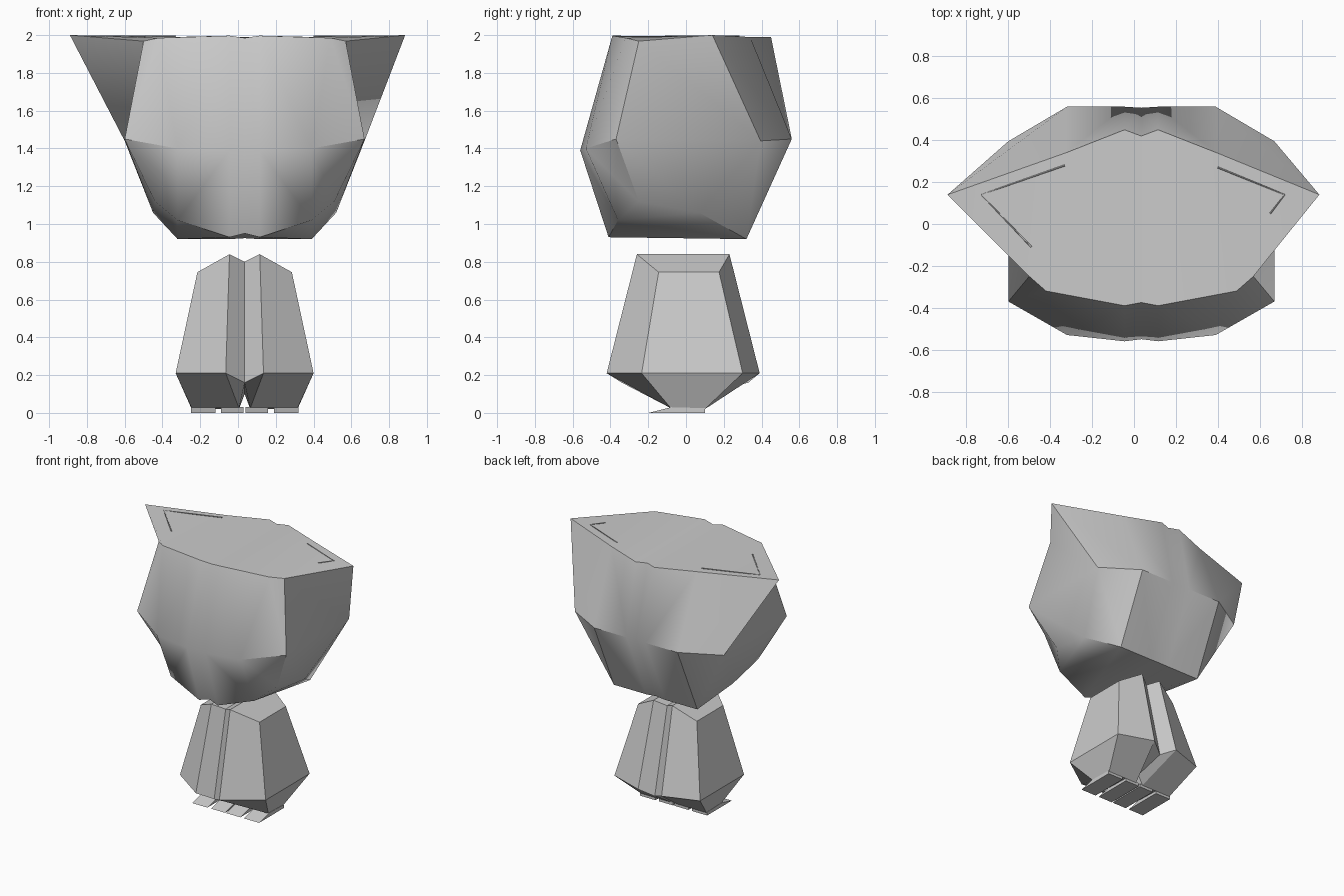
import bpy, bmesh, math

if "Cube" in bpy.data.objects:
    bpy.data.objects.remove(bpy.data.objects["Cube"])

CX = 0.035  # symmetry plane of the figure


def new_object(name, bm):
    bmesh.ops.remove_doubles(bm, verts=bm.verts, dist=1e-4)
    bmesh.ops.recalc_face_normals(bm, faces=bm.faces)
    me = bpy.data.meshes.new(name)
    bm.to_mesh(me)
    bm.free()
    ob = bpy.data.objects.new(name, me)
    bpy.context.collection.objects.link(ob)
    return ob


def mirrored_loft(rings):
    """Loft half rings (front centre -> back centre), cap both ends, mirror."""
    bm = bmesh.new()
    n = len(rings[0])
    for side in (1, -1):
        vs = [[bm.verts.new((CX + side * x, y, z)) for x, y, z in r] for r in rings]
        for a, b in zip(vs, vs[1:]):
            for i in range(n - 1):
                bm.faces.new((a[i], a[i + 1], b[i + 1], b[i]))
        for cap in (vs[0], vs[-1]):
            for i in range(n // 2 - 1):
                bm.faces.new((cap[i], cap[i + 1], cap[n - 2 - i], cap[n - 1 - i]))
    return bm


# Head with pointed ears flush with the flat top
head_bm = mirrored_loft([
    [(0, -.375, 1.985), (.08, -.39, 1.997), (.455, -.32, 1.985), (.535, -.25, 1.968),
     (.85, .14, 2.0), (.36, .34, 1.99), (.08, .45, 1.99), (0, .42, 1.99)],
    [(0, -.55, 1.39), (.08, -.56, 1.39), (.355, -.53, 1.40), (.635, -.37, 1.45),
     (.635, .395, 1.44), (.355, .56, 1.45), (.08, .56, 1.45), (0, .555, 1.45)],
    [(0, -.395, .95), (.08, -.41, .93), (.355, -.36, 1.02), (.475, -.25, 1.12),
     (.485, .07, 1.06), (.355, .32, .92), (.08, .32, .92), (0, .315, .925)],
])
for v in head_bm.verts:
    if v.co.x < -0.8:      # left ear reaches slightly further out
        v.co.x = -0.89
head = new_object("head", head_bm)
bpy.context.view_layer.objects.active = head
head.select_set(True)
bpy.ops.object.shade_smooth_by_angle(angle=math.radians(38))

# Body with a shallow centre groove, tapering to the feet
new_object("body", mirrored_loft([
    [(0, -.20, .80), (.08, -.26, .84), (.25, -.145, .745),
     (.25, .175, .745), (.08, .23, .84), (0, .18, .80)],
    [(0, -.34, .16), (.10, -.42, .21), (.365, -.235, .21),
     (.365, .30, .21), (.10, .39, .21), (0, .33, .16)],
    [(0, -.07, .10), (.03, -.08, .025), (.28, -.08, .025),
     (.28, .10, .02), (.03, .10, .02), (0, .09, .10)],
]))

# Four wedge shaped toes
profile = [(-.20, 0), (-.08, .03), (.10, .025), (.10, 0)]
for k, (x0, x1) in enumerate([(-.25, -.12), (-.09, .03), (.04, .16), (.19, .32)]):
    bm = bmesh.new()
    a = [bm.verts.new((x0, y, z)) for y, z in profile]
    b = [bm.verts.new((x1, y, z)) for y, z in profile]
    bm.faces.new(a)
    bm.faces.new(b)
    for i in range(4):
        j = (i + 1) % 4
        bm.faces.new((a[i], a[j], b[j], b[i]))
    new_object(f"toe_{k + 1}", bm)

# Fine inner ear outlines on the top
for name, pts in (("inner_ear_right", [(.40, .27), (.72, .14), (.65, .05)]),
                  ("inner_ear_left", [(-.33, .28), (-.73, .14), (-.49, -.11)])):
    cu = bpy.data.curves.new(name, 'CURVE')
    cu.dimensions = '3D'
    cu.bevel_depth = 0.004
    cu.bevel_resolution = 0
    sp = cu.splines.new('POLY')
    sp.points.add(len(pts) - 1)
    for p, (x, y) in zip(sp.points, pts):
        p.co = (x, y, 1.995, 1)
    bpy.context.collection.objects.link(bpy.data.objects.new(name, cu))
